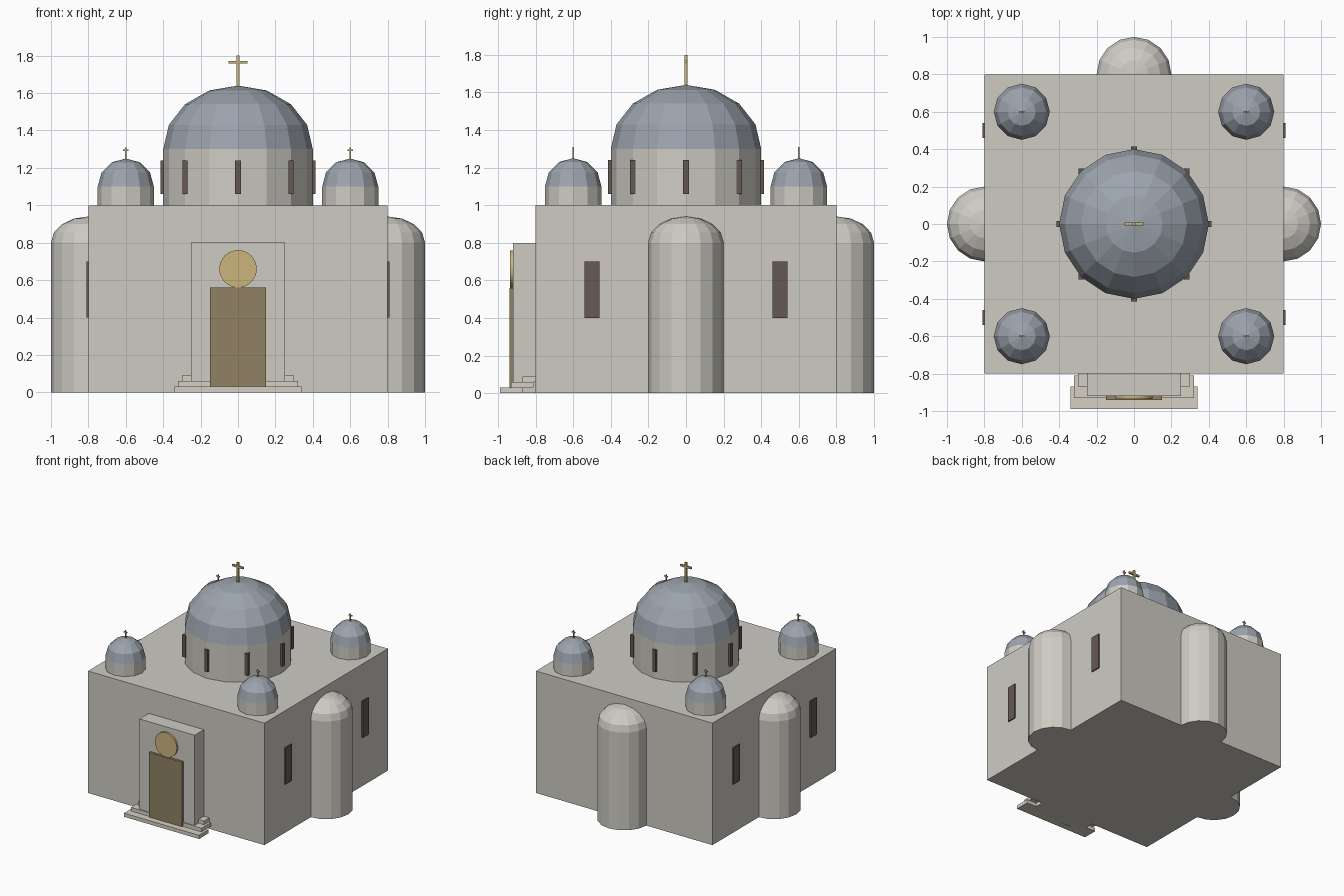
import bpy, bmesh
from math import cos, sin, pi
from mathutils import Matrix

if "Cube" in bpy.data.objects:
    bpy.data.objects.remove(bpy.data.objects["Cube"])


def material(name, r, g, b):
    m = bpy.data.materials.new(name)
    m.diffuse_color = (r, g, b, 1)
    m.use_nodes = True
    m.node_tree.nodes["Principled BSDF"].inputs["Base Color"].default_value = m.diffuse_color
    return m


STONE = material("stone", 0.62, 0.60, 0.55)
STEP = material("pale_stone", 0.66, 0.63, 0.55)
SLATE = material("slate", 0.33, 0.37, 0.42)
GOLD = material("gold", 0.60, 0.46, 0.20)
WOOD = material("wood", 0.28, 0.22, 0.13)
DARK = material("dark_glass", 0.13, 0.10, 0.09)


def finish(name, bm, mat):
    mesh = bpy.data.meshes.new(name)
    bm.to_mesh(mesh)
    bm.free()
    mesh.materials.append(mat)
    ob = bpy.data.objects.new(name, mesh)
    bpy.context.collection.objects.link(ob)
    return ob


def box(name, x, y, z, mat):
    """Box from (min, max) pairs on each axis."""
    bm = bmesh.new()
    size = [b - a for a, b in (x, y, z)]
    mid = [(a + b) / 2 for a, b in (x, y, z)]
    bmesh.ops.create_cube(bm, size=1, matrix=Matrix.Translation(mid) @ Matrix.Diagonal((*size, 1)))
    return finish(name, bm, mat)


def cylinder(name, x, y, z0, z1, r, sides, mat):
    bm = bmesh.new()
    bmesh.ops.create_cone(bm, cap_ends=True, segments=sides, radius1=r, radius2=r, depth=z1 - z0,
                          matrix=Matrix.Translation((x, y, (z0 + z1) / 2)))
    return finish(name, bm, mat)


def dome(name, x, y, z, r, h, sides, rings, mat):
    """Upper half of a faceted sphere, height h."""
    bm = bmesh.new()
    bmesh.ops.create_uvsphere(bm, u_segments=sides, v_segments=rings, radius=1)
    low = [v for v in bm.verts if v.co.z < -0.01]
    bmesh.ops.delete(bm, geom=low, context='VERTS')
    bm.transform(Matrix.Translation((x, y, z)) @ Matrix.Diagonal((r, r, h, 1)))
    return finish(name, bm, mat)


def cross(name, x, y, z0, z1, arm_z, arm, t):
    """Upright and crossbar, t = half thickness."""
    box(name + "_upright", (x - t, x + t), (y - t, y + t), (z0 - 0.01, z1), GOLD)
    box(name + "_bar", (x - arm, x + arm), (y - t, y + t), (arm_z - t, arm_z + t), GOLD)


# Main body
box("body", (-0.8, 0.8), (-0.8, 0.8), (0, 1), STONE)

# Central drum, dome and cross
cylinder("main_drum", 0, 0, 1, 1.3, 0.4, 16, STONE)
dome("main_dome", 0, 0, 1.3, 0.4, 0.34, 16, 8, SLATE)
cross("main_cross", 0, 0, 1.64, 1.8, 1.765, 0.05, 0.0075)

# Drum windows
for i in range(8):
    x, y = 0.4 * cos(i * pi / 4), 0.4 * sin(i * pi / 4)
    box(f"drum_window_{i + 1}", (x - 0.015, x + 0.015), (y - 0.015, y + 0.015), (1.06, 1.24), DARK)

# Corner turrets
for n, (x, y) in enumerate([(sx * 0.6, sy * 0.6) for sx in (-1, 1) for sy in (-1, 1)], 1):
    cylinder(f"corner_drum_{n}", x, y, 1, 1.1, 0.15, 12, STONE)
    dome(f"corner_dome_{n}", x, y, 1.1, 0.15, 0.15, 12, 6, SLATE)
    cross(f"corner_cross_{n}", x, y, 1.25, 1.31, 1.295, 0.015, 0.004)

# Rounded apses on the sides and back
for side, x, y in (("right", 0.8, 0), ("left", -0.8, 0), ("back", 0, 0.8)):
    cylinder(f"{side}_apse", x, y, 0, 0.8, 0.2, 16, STONE)
    dome(f"{side}_apse_dome", x, y, 0.8, 0.2, 0.14, 16, 8, STONE)

# Side windows
for side, s in (("right", 1), ("left", -1)):
    for place, y in (("front", -0.5), ("rear", 0.5)):
        xs = sorted((s * 0.79, s * 0.81))
        box(f"{side}_{place}_window", xs, (y - 0.04, y + 0.04), (0.4, 0.7), DARK)

# Entrance portal, door and round medallion
box("portal", (-0.25, 0.25), (-0.92, -0.79), (0, 0.8), STONE)
box("door", (-0.15, 0.15), (-0.94, -0.91), (0, 0.56), WOOD)
medallion = cylinder("medallion", 0, 0, -0.01, 0.01, 0.1, 32, GOLD)
medallion.data.transform(Matrix.Translation((0, -0.925, 0.66)) @ Matrix.Rotation(pi / 2, 4, 'X'))

# Entrance steps
for i in range(3):
    w, y = 0.34 - 0.02 * i, -0.99 + 0.06 * i
    box(f"step_{i + 1}", (-w, w), (y, y + 0.12), (0.03 * i, 0.03 * i + 0.03), STEP)
